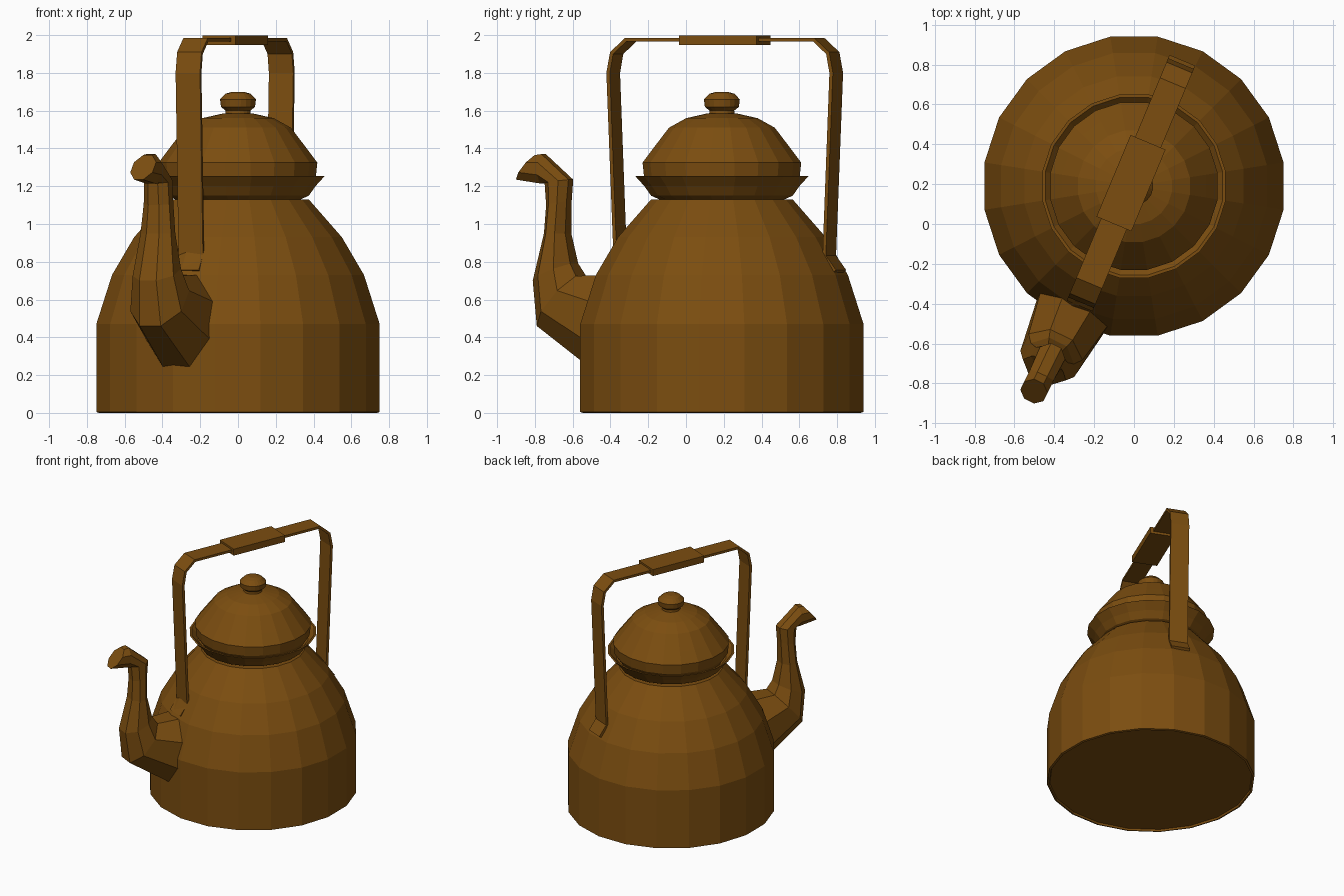
import bpy, bmesh, math
from mathutils import Vector, Matrix

old = bpy.data.objects.get("Cube")
if old:
    bpy.data.objects.remove(old, do_unlink=True)

# one bronze colour
bronze = bpy.data.materials.new("bronze_brown")
bronze.use_nodes = True
COLOUR = (0.2, 0.075, 0.005, 1)
bronze.diffuse_color = COLOUR
bronze.node_tree.nodes["Principled BSDF"].inputs["Base Color"].default_value = COLOUR

SIDES = 20
CENTRE = Vector((0, 0.19, 0))


def finish(name, bm, location, angle=0):
    bmesh.ops.recalc_face_normals(bm, faces=bm.faces)
    mesh = bpy.data.meshes.new(name)
    bm.to_mesh(mesh)
    bm.free()
    mesh.materials.append(bronze)
    ob = bpy.data.objects.new(name, mesh)
    ob.location = location
    ob.rotation_euler.z = math.radians(angle)
    bpy.context.collection.objects.link(ob)
    return ob


def loft(name, rings, location, angle=0):
    """Bridge equal rings of points and cap both ends."""
    bm = bmesh.new()
    loops = [[bm.verts.new(p) for p in ring] for ring in rings]
    for a, b in zip(loops, loops[1:]):
        n = len(a)
        for i in range(n):
            j = (i + 1) % n
            bm.faces.new((a[i], a[j], b[j], b[i]))
    bm.faces.new(loops[0])
    bm.faces.new(loops[-1])
    return finish(name, bm, location, angle)


def lathe(name, profile):
    """Profile of (apothem, height) turned about the upright axis."""
    rings = []
    for r, z in profile:
        r /= math.cos(math.pi / SIDES)
        turns = [2 * math.pi * (i + 0.5) / SIDES for i in range(SIDES)]
        rings.append([(r * math.cos(t), r * math.sin(t), z) for t in turns])
    return loft(name, rings, CENTRE)


# body with a thin foot rim, ending in a flared collar
lathe("body", [(0.73, 0.015), (0.735, 0), (0.75, 0.005), (0.75, 0.47),
               (0.667, 0.73), (0.55, 0.93), (0.375, 1.13), (0.33, 1.13),
               (0.375, 1.15), (0.41, 1.2), (0.46, 1.255), (0.445, 1.255),
               (0.4, 1.21)])

# domed lid and its knob
lathe("lid", [(0.38, 1.2), (0.412, 1.25), (0.42, 1.325), (0.36, 1.405),
              (0.28, 1.51), (0.19, 1.56), (0.08, 1.585)])
lathe("lid_knob", [(0.07, 1.57), (0.065, 1.6), (0.09, 1.62), (0.095, 1.66),
                   (0.065, 1.69), (0.03, 1.7)])

# spout: (lower/outer point, upper/inner point, half width)
SPOUT = [((0.6, 0.2), (0.56, 0.735), 0.2),
         ((0.74, 0.24), (0.65, 0.73), 0.19),
         ((1.06, 0.46), (0.83, 0.725), 0.15),
         ((1.09, 0.7), (0.87, 0.79), 0.12),
         ((1.03, 0.95), (0.905, 0.95), 0.09),
         ((1.02, 1.1), (0.9, 1.12), 0.075),
         ((1.03, 1.215), (0.89, 1.235), 0.07),
         ((1.06, 1.215), (1.05, 1.37), 0.065),
         ((1.2, 1.235), (1.09, 1.365), 0.065)]
spread = math.cos(math.pi / 8)
rings = []
for low, high, half in SPOUT:
    low, high = Vector(low), Vector(high)
    ring = []
    for i in range(8):
        t = 2 * math.pi * (i + 0.5) / 8
        p = low.lerp(high, 0.5 + 0.5 * math.cos(t) / spread)
        ring.append((p.x, half * math.sin(t) / spread, p.y))
    rings.append(ring)
loft("spout", rings, CENTRE, 244)

# carrying handle: a flat strap bent over the lid
half_path = [(0.66, 0.75), (0.6, 0.83), (0.64, 1.8), (0.62, 1.905), (0.54, 1.975)]
path = [Vector((-s, 0, z)) for s, z in half_path]
path += [Vector((s, 0, z)) for s, z in reversed(half_path)]
rings = []
for i, p in enumerate(path):
    before = (p - path[i - 1]).normalized() if i else Vector()
    after = (path[i + 1] - p).normalized() if i < len(path) - 1 else Vector()
    along = (before + after).normalized()
    out = Vector((-along.z, 0, along.x)) * 0.01
    side = Vector((0, 0.07, 0))
    rings.append([p + out + side, p + out - side, p - out - side, p - out + side])
HANDLE = Vector((-0.015, 0.205, 0))
loft("handle", rings, HANDLE, 67.3)

# grip block at the middle of the handle
bm = bmesh.new()
bmesh.ops.create_cube(bm, size=1, matrix=Matrix.Diagonal((0.444, 0.19, 0.052, 1)))
finish("handle_grip", bm, HANDLE + Vector((0, 0, 1.973)), 67.3)
